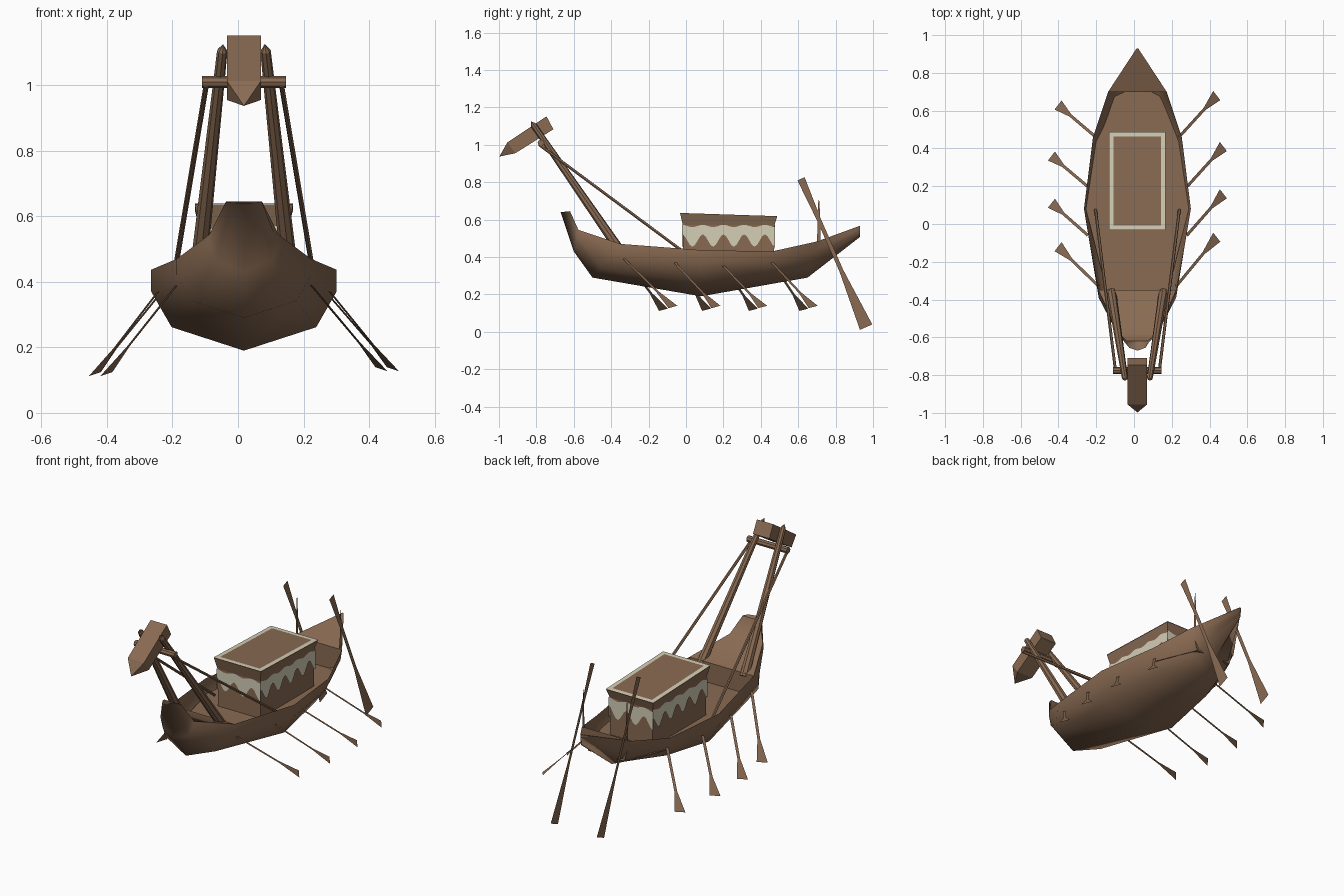
import bpy, math
from mathutils import Vector

cube = bpy.data.objects.get("Cube")
if cube:
    bpy.data.objects.remove(cube, do_unlink=True)

CX = 0.018  # centreline of the boat


def make_material(name, rgb):
    m = bpy.data.materials.new(name)
    m.use_nodes = True
    m.diffuse_color = (*rgb, 1)
    m.node_tree.nodes["Principled BSDF"].inputs["Base Color"].default_value = (*rgb, 1)
    return m


wood = make_material("brown wood", (0.25, 0.145, 0.085))
cream = make_material("cream trim", (0.66, 0.62, 0.47))


def make_object(name, verts, faces, mat=wood, smooth=False):
    me = bpy.data.meshes.new(name)
    me.from_pydata([tuple(v) for v in verts], [], faces)
    me.validate()
    me.materials.append(mat)
    ob = bpy.data.objects.new(name, me)
    bpy.context.collection.objects.link(ob)
    for p in me.polygons:
        p.use_smooth = smooth
    return ob


def pole(name, a, b, r1, r2, sides=8, tip=0.0):
    """Tapered round bar from a to b, with an optional pointed end."""
    a, b = Vector(a), Vector(b)
    d = (b - a).normalized()
    u = d.orthogonal().normalized()
    w = d.cross(u)
    verts = []
    for c, r in ((a, r1), (b, r2)):
        for i in range(sides):
            t = 2 * math.pi * i / sides
            verts.append(c + r * (u * math.cos(t) + w * math.sin(t)))
    verts.append(b + d * tip)
    faces = [tuple(reversed(range(sides)))]
    for i in range(sides):
        j = (i + 1) % sides
        faces.append((i, j, sides + j, sides + i))
        faces.append((sides + i, sides + j, 2 * sides))
    return make_object(name, verts, faces)


# Hull: each station is rim (half width, y, z) and keel (y, z)
stations = [
    ((0.055, -0.62, 0.645), (-0.67, 0.64)),
    ((0.105, -0.575, 0.545), (-0.60, 0.43)),
    ((0.205, -0.35, 0.47), (-0.50, 0.29)),
    ((0.283, 0.08, 0.437), (0.08, 0.19)),
    ((0.235, 0.46, 0.43), (0.40, 0.246)),
    ((0.155, 0.70, 0.483), (0.65, 0.29)),
    ((0.004, 0.93, 0.567), (0.93, 0.507)),
]
# Section shape: width fraction and height fraction from rim to keel
section = [(1, 1), (1, 0.73), (0.78, 0.29), (0, 0)]
section += [(-w, h) for w, h in reversed(section[:-1])]
n = len(section)
verts, faces = [], []
for (hw, ry, rz), (ky, kz) in stations:
    for w, h in section:
        verts.append((CX + hw * w, ky + (ry - ky) * h, kz + (rz - kz) * h))
for s in range(len(stations) - 1):
    for i in range(n - 1):
        a = s * n + i
        faces.append((a, a + 1, a + n + 1, a + n))
faces.append(tuple(range(n)))
last = (len(stations) - 1) * n
faces.append(tuple(reversed(range(last, last + n))))
make_object("hull", verts, faces, smooth=True)


def strip(name, rows, smooth=False):
    """Surface across the boat through rows of (half width, y, z)."""
    v = [(CX + k * w, y, z) for w, y, z in rows for k in (-1, 1)]
    f = [(2 * i, 2 * i + 1, 2 * i + 3, 2 * i + 2) for i in range(len(rows) - 1)]
    return make_object(name, v, f, smooth=smooth)


# Raised end decks with their bulkheads, and the sunken main deck
DECK = 0.355
rims = [s[0] for s in stations]
strip("bow_deck", rims[:3], smooth=True)
strip("bow_bulkhead", [(0.165, -0.35, DECK), rims[2]])
strip("main_deck", [(0.165, -0.35, DECK), (0.272, 0.08, DECK),
                    (0.215, 0.46, DECK), (0.115, 0.70, DECK)])
strip("stern_bulkhead", [rims[5], (0.115, 0.70, DECK)])
strip("stern_deck", rims[5:])

# Cabin with a flared roof edge that falls slightly to the back
CY = 0.228


def roof_z(y):
    return 0.627 - 0.033 * (y - CY)


def ring(hx, hy, z=None):
    pts = [(-hx, -hy), (hx, -hy), (hx, hy), (-hx, hy)]
    return [(CX + x, CY + y, roof_z(CY + y) if z is None else z) for x, y in pts]


verts = ring(0.135, 0.243, DECK) + ring(0.137, 0.245, 0.57) + ring(0.15, 0.26)
faces = [(8, 9, 10, 11)]
for k in (0, 4):
    faces += [(k + i, k + (i + 1) % 4, k + 4 + (i + 1) % 4, k + 4 + i) for i in range(4)]
make_object("cabin", verts, faces)

# Cream border on the roof
verts = [Vector(v) + Vector((0, 0, 0.003)) for v in ring(0.15, 0.26) + ring(0.126, 0.236)]
make_object("roof_border", verts,
            [(i, (i + 1) % 4, 4 + (i + 1) % 4, 4 + i) for i in range(4)], cream)


# Scalloped cloth hanging on each cabin wall
def drape(name, a, b, waves):
    a, b = Vector(a), Vector(b)
    steps = int(waves * 8)
    v, f = [], []
    for i in range(steps + 1):
        p = a.lerp(b, i / steps)
        c = math.cos(2 * math.pi * waves * i / steps)
        v += [(p.x, p.y, 0.566 + 0.006 * c), (p.x, p.y, 0.488 + 0.033 * c)]
        if i:
            f.append((2 * i - 2, 2 * i - 1, 2 * i + 1, 2 * i))
    make_object(name, v, f, cream)


corners = ring(0.141, 0.249, 0)
for i, side in enumerate(("front", "left", "back", "right")):
    drape(side + "_drape", corners[i], corners[(i + 1) % 4], 4.5 if i % 2 else 2.5)


# Flat oars: width profile along the length, lying in the plane of d and w
def oar(name, a, b, w, profile):
    a, b, w = Vector(a), Vector(b), Vector(w).normalized()
    v = [a.lerp(b, t) + w * s * k for t, s in profile for k in (-1, 1)]
    f = [(2 * i, 2 * i + 1, 2 * i + 3, 2 * i + 2) for i in range(len(profile) - 1)]
    make_object(name, v, f)


row_profile = [(0, 0.008), (0.68, 0.008), (1, 0.031)]
for i, (y, x, z) in enumerate([(-0.33, 0.205, 0.39), (-0.06, 0.262, 0.37),
                               (0.20, 0.265, 0.352), (0.46, 0.22, 0.37)]):
    reach = 0.455 if i in (1, 2) else 0.42
    for side, k in (("left", 1), ("right", -1)):
        lag = 0 if k > 0 else 0.05
        tip = (CX + k * reach, (-0.07, 0.16, 0.41, 0.68)[i] - lag, 0.133 if k > 0 else 0.118)
        oar(f"{side}_oar_{i + 1}", (CX + k * x, y, z), tip, (-0.6 * k, 0.77, 0.2), row_profile)

# Steering oars, their posts, and the paired rigging at the bow
steer_profile = [(0, 0.021), (0.28, 0.011), (0.62, 0.011), (1, 0.036)]
for side, k in (("left", 1), ("right", -1)):
    x = CX + k * 0.147
    oar(side + "_steering_oar", (x, 0.615, 0.818), (x, 0.963, 0.025), (0, 0.92, 0.40), steer_profile)
    oar(side + "_steering_post", (x - k * 0.008, 0.71, 0.46), (x - k * 0.008, 0.71, 0.705),
        (0, 1, 0), [(0, 0.009), (0.7, 0.007), (1, 0.002)])
    pole(side + "_bow_pole", (CX + k * 0.138, -0.36, 0.445), (CX + k * 0.066, -0.815, 1.105),
         0.026, 0.016, tip=0.025)
    pole(side + "_stay", (CX + k * 0.222, 0.075, 0.362), (CX + k * 0.115, -0.785, 1.0),
         0.008, 0.008, sides=6)
pole("crossbar", (CX - 0.128, -0.775, 1.01), (CX + 0.128, -0.775, 1.01), 0.018, 0.018)

# Figurehead: tilted block narrowing to a point
profile = [(-0.955, 1.013), (-0.746, 1.152), (-0.709, 1.083), (-0.912, 0.955)]
verts = [(CX + k * 0.052, y, z) for k in (-1, 1) for y, z in profile] + [(CX, -0.998, 0.937)]
faces = [(0, 3, 2, 1), (4, 5, 6, 7), (0, 1, 5, 4), (1, 2, 6, 5), (2, 3, 7, 6),
         (0, 4, 8), (4, 7, 8), (7, 3, 8), (3, 0, 8)]
make_object("figurehead", verts, faces)
